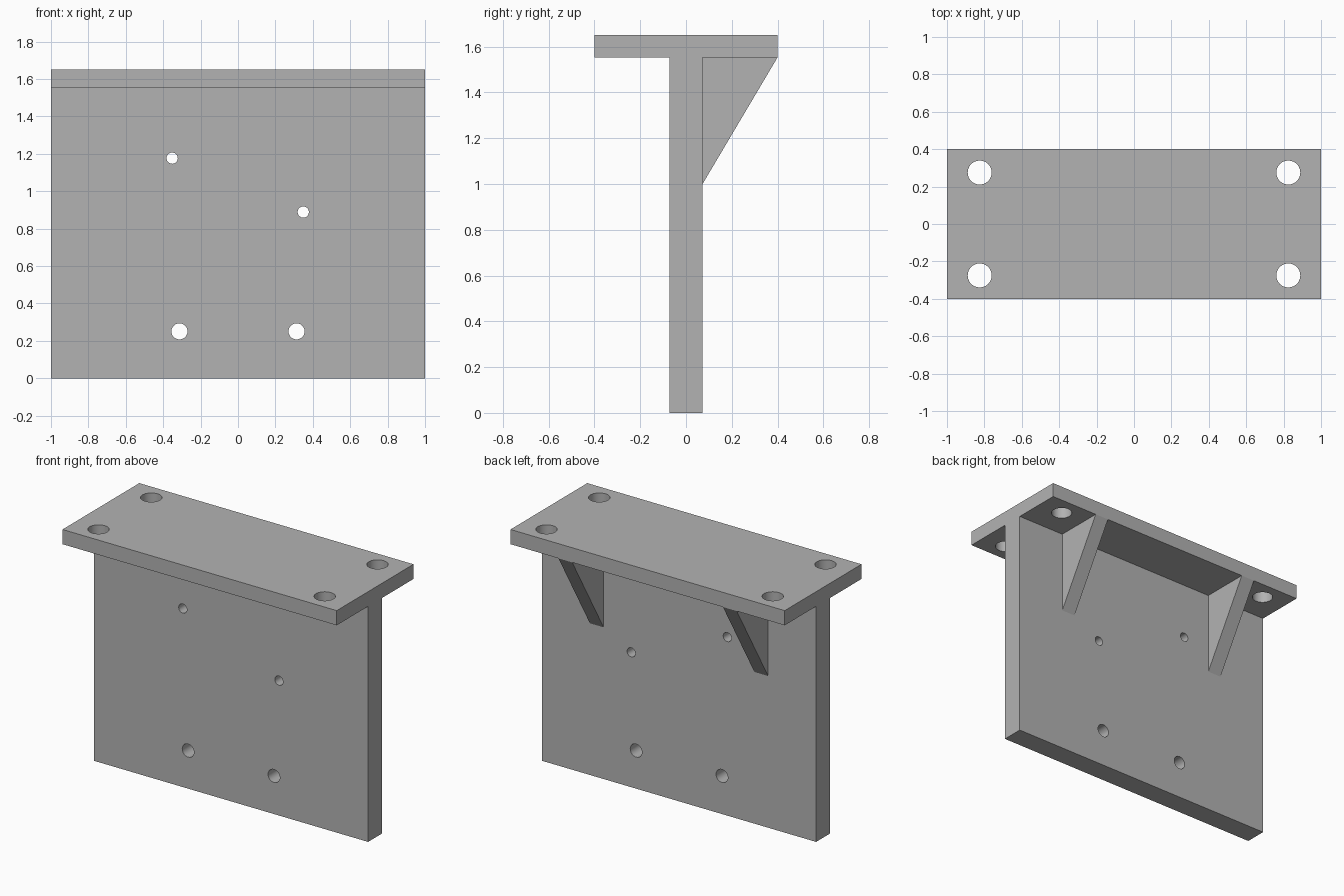
import bpy
import bmesh
from math import radians
from mathutils import Matrix, Vector

default = bpy.data.objects.get("Cube")
if default:
    bpy.data.objects.remove(default, do_unlink=True)

WALL = 0.0725            # half thickness of the upright wall
DEPTH = 0.4              # half depth of the top flange
UNDER, TOP = 1.553, 1.65  # underside and top of the flange

grey = bpy.data.materials.new("machined grey")
grey.use_nodes = True
colour = (0.45, 0.45, 0.45, 1)
grey.diffuse_color = colour
grey.node_tree.nodes["Principled BSDF"].inputs["Base Color"].default_value = colour


def finish(name, bm):
    bmesh.ops.recalc_face_normals(bm, faces=bm.faces)
    mesh = bpy.data.meshes.new(name)
    bm.to_mesh(mesh)
    bm.free()
    mesh.materials.append(grey)
    obj = bpy.data.objects.new(name, mesh)
    bpy.context.collection.objects.link(obj)
    return obj


def extrude_profile(bm, profile, x0, x1):
    """Extrude a closed (y, z) profile along x."""
    face = bm.faces.new([bm.verts.new((x0, y, z)) for y, z in profile])
    new = bmesh.ops.extrude_face_region(bm, geom=[face])["geom"]
    verts = [v for v in new if isinstance(v, bmesh.types.BMVert)]
    bmesh.ops.translate(bm, verts=verts, vec=Vector((x1 - x0, 0, 0)))


def add_cylinder(bm, centre, radius, length, turn=0):
    matrix = Matrix.Translation(centre) @ Matrix.Rotation(radians(turn), 4, "X")
    bmesh.ops.create_cone(bm, cap_ends=True, segments=48, radius1=radius,
                          radius2=radius, depth=length, matrix=matrix)


def combine(target, tool, operation):
    mod = target.modifiers.new(operation.lower(), "BOOLEAN")
    mod.operation, mod.object, mod.solver = operation, tool, "EXACT"
    bpy.context.view_layer.objects.active = target
    bpy.ops.object.modifier_apply(modifier=mod.name)
    bpy.data.objects.remove(tool, do_unlink=True)


# T-shaped body: upright wall and top flange
bm = bmesh.new()
half = [(WALL, 0), (WALL, UNDER), (DEPTH, UNDER), (DEPTH, TOP)]
extrude_profile(bm, half + [(-y, z) for y, z in reversed(half)], -1, 1)
bracket = finish("mounting_bracket", bm)

# Two triangular ribs at the back, rooted inside the wall and flange
bm = bmesh.new()
rib = [(0, 1), (WALL, 1), (DEPTH, UNDER), (0.3, 1.6), (0, 1.6)]
for x in (-0.6, 0.6):
    extrude_profile(bm, rib, x - 0.05, x + 0.05)
combine(bracket, finish("ribs", bm), "UNION")

# Bolt holes down through the flange, and holes front to back through the wall
bm = bmesh.new()
for x in (-0.825, 0.825):
    for y in (-0.275, 0.275):
        add_cylinder(bm, (x, y, TOP), 0.064, 0.4)
for x, z, radius in ((-0.313, 0.251, 0.043), (0.313, 0.251, 0.043),
                     (-0.352, 1.177, 0.03), (0.349, 0.889, 0.03)):
    add_cylinder(bm, (x, 0, z), radius, 0.4, 90)
combine(bracket, finish("hole_cutters", bm), "DIFFERENCE")

# Smooth hole walls, crisp edges elsewhere
bpy.ops.object.select_all(action="DESELECT")
bracket.select_set(True)
bpy.context.view_layer.objects.active = bracket
bpy.ops.object.shade_smooth_by_angle(angle=radians(30))
